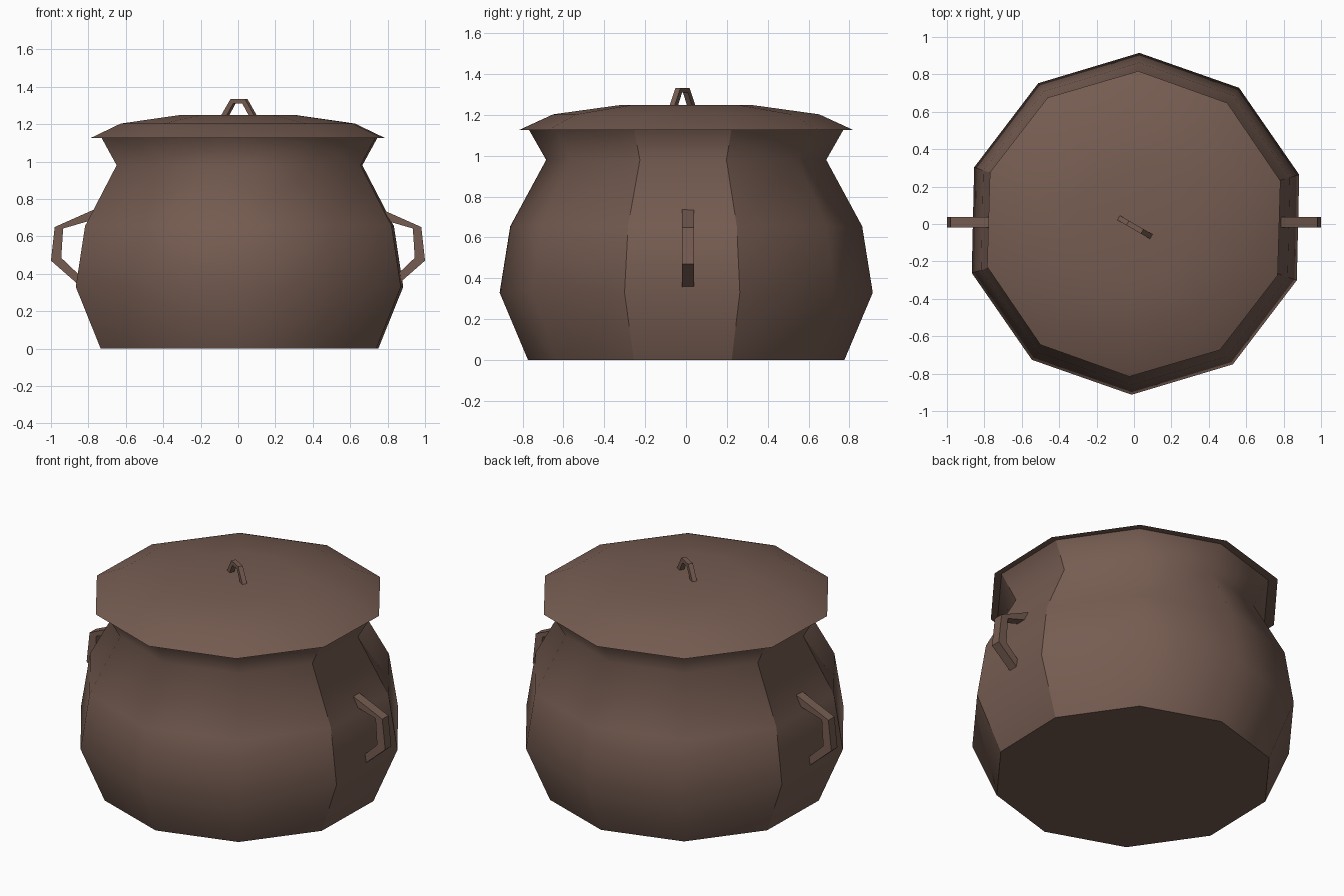
import bpy, bmesh, math
from mathutils import Matrix

if "Cube" in bpy.data.objects:
    bpy.data.objects.remove(bpy.data.objects["Cube"])

brown = bpy.data.materials.new("brown clay")
brown.diffuse_color = (0.18, 0.108, 0.083, 1)
brown.use_nodes = True
brown.node_tree.nodes["Principled BSDF"].inputs["Base Color"].default_value = brown.diffuse_color
SIDES = 10


def finish(name, bm):
    bmesh.ops.recalc_face_normals(bm, faces=bm.faces)
    me = bpy.data.meshes.new(name)
    bm.to_mesh(me)
    bm.free()
    me.materials.append(brown)
    ob = bpy.data.objects.new(name, me)
    bpy.context.collection.objects.link(ob)
    return ob


def lathe(name, profile, cx, cy, turn, cap_top, flat_sides=False):
    """Ten-sided turned form, smooth apart from the base edge and chosen columns."""
    bm = bmesh.new()
    rings = []
    for r, z in profile:
        ring = []
        for i in range(SIDES):
            a = math.radians(18 + turn + 36 * i)
            ring.append(bm.verts.new((cx + r * math.cos(a), cy + r * math.sin(a), z)))
        rings.append(ring)
    for lo, hi in zip(rings, rings[1:]):
        for i in range(SIDES):
            j = (i + 1) % SIDES
            bm.faces.new((lo[i], lo[j], hi[j], hi[i])).smooth = True
            # the two facets that carry the handles stand out as flat panels
            if flat_sides and i in (0, 4, 5, 9):
                bm.edges.get((lo[i], hi[i])).smooth = False
    bm.faces.new(rings[0][::-1])
    for i in range(SIDES):
        bm.edges.get((rings[0][i], rings[0][(i + 1) % SIDES])).smooth = False
    if cap_top:
        bm.faces.new(rings[-1]).smooth = True
    return finish(name, bm)


def strap(name, outer, inner, width, matrix):
    """Flat bent strap: outline in x-z, thickness along y."""
    bm = bmesh.new()
    sides = []
    for y in (-width / 2, width / 2):
        sides.append([[bm.verts.new((x, y, z)) for x, z in line] for line in (outer, inner)])
    (o0, i0), (o1, i1) = sides
    for k in range(len(outer) - 1):
        bm.faces.new((o0[k], o0[k + 1], i0[k + 1], i0[k]))
        bm.faces.new((o1[k], o1[k + 1], i1[k + 1], i1[k]))
        bm.faces.new((o0[k], o0[k + 1], o1[k + 1], o1[k]))
        bm.faces.new((i0[k], i0[k + 1], i1[k + 1], i1[k]))
    for k in (0, -1):
        bm.faces.new((o0[k], i0[k], i1[k], o1[k]))
    bmesh.ops.transform(bm, matrix=matrix, verts=bm.verts)
    return finish(name, bm)


# Pot body and lid
lathe("pot_body", [(0.775, 0), (0.914, 0.33), (0.862, 0.655), (0.686, 0.98), (0.77, 1.127)],
      0.008, 0.001, -1.3, False, True)
lathe("lid", [(0.817, 1.127), (0.652, 1.203), (0.32, 1.249)], -0.001, 0.001, -1.7, True)

# Side handles, mirrored left and right
outer = [(0.75, 0.752), (0.98, 0.65), (1.0, 0.47), (0.84, 0.33)]
inner = [(0.77, 0.69), (0.935, 0.642), (0.945, 0.485), (0.84, 0.385)]
for name, s in (("right_handle", 1), ("left_handle", -1)):
    strap(name, outer, inner, 0.058,
          Matrix.Translation((0, 0.009, 0)) @ Matrix.Diagonal((s, 1, 1, 1)))

# Lid knob, turned about 30 degrees
strap("lid_knob",
      [(-0.102, 1.247), (-0.045, 1.333), (0.045, 1.333), (0.102, 1.247)],
      [(-0.068, 1.247), (-0.028, 1.311), (0.028, 1.311), (0.068, 1.247)], 0.028,
      Matrix.Translation((0.005, -0.017, 0)) @ Matrix.Rotation(math.radians(-30), 4, 'Z'))
